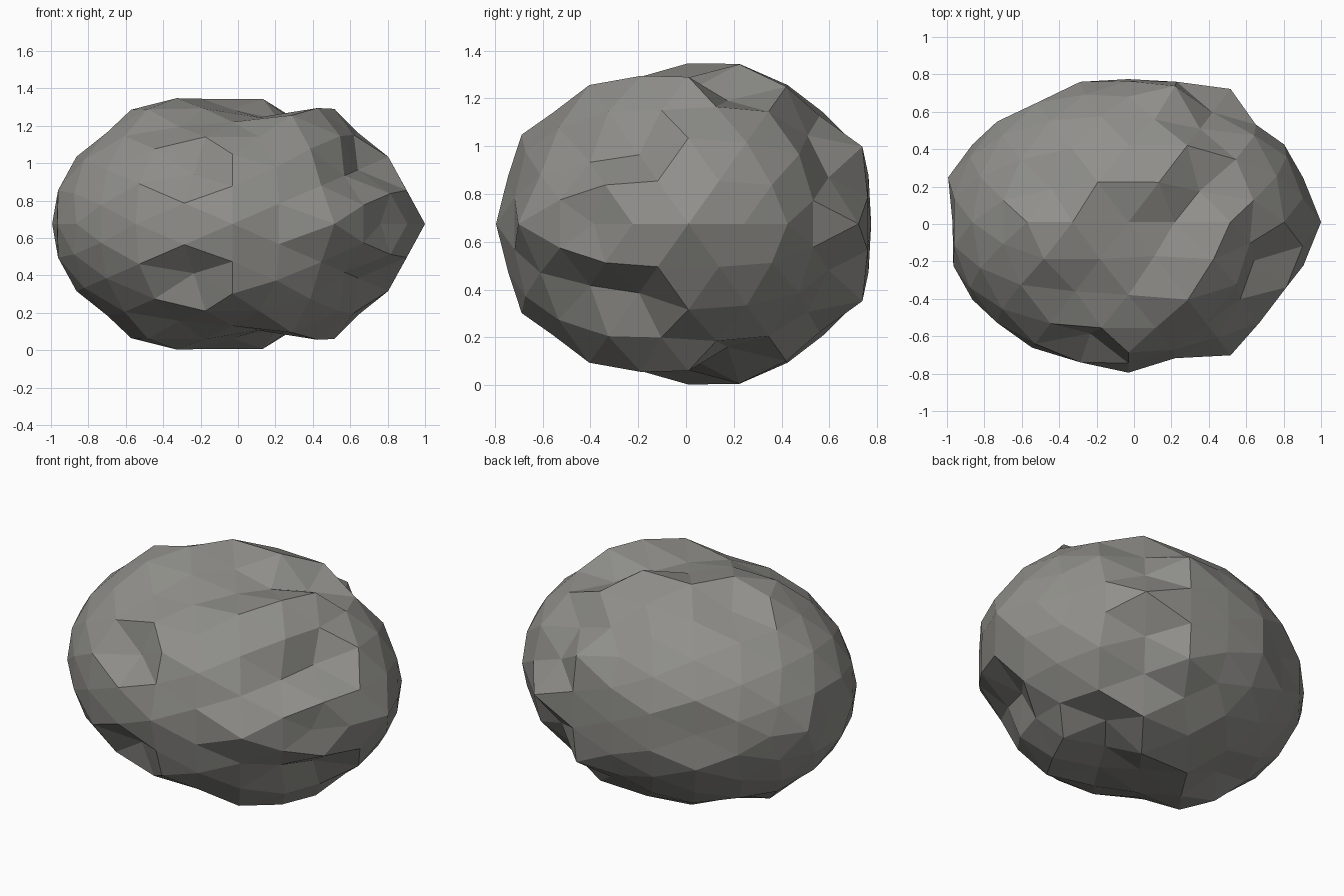
import bpy
import bmesh
import math
from mathutils import Matrix, Vector

cube = bpy.data.objects.get("Cube")
if cube:
    bpy.data.objects.remove(cube, do_unlink=True)

# Stone colour
stone = bpy.data.materials.new("warm grey stone")
stone.use_nodes = True
grey = (0.28, 0.276, 0.257, 1)
stone.diffuse_color = grey
shader = stone.node_tree.nodes["Principled BSDF"]
shader.inputs["Base Color"].default_value = grey
shader.inputs["Roughness"].default_value = 0.9

# Raised corners: direction and height. Upper and lower halves match.
bumps = [
    ((1, 0, 0), 0.05),             # side point
    ((0.53, -0.85, 0), 0.06),      # front bulge
    ((0, -1, 0), 0.02),
    ((0, -0.85, 0.53), 0.04),
    ((-0.5, -0.81, 0.31), 0.02),   # pocket rim
    ((-0.96, 0.27, 0), 0.03),
    ((0.53, 0.85, 0), 0.06),       # back corner
    ((0.26, 0.86, 0.43), 0.07),
    ((0.31, 0.5, 0.81), 0.04),     # ridge beside the valley
    ((0.53, 0, 0.85), 0.06),
    ((0.43, -0.26, 0.86), 0.05),
    ((0.31, -0.5, 0.81), 0.05),
    ((-0.43, -0.26, 0.86), 0.04),  # far ridge
    ((-0.53, 0, 0.85), 0.05),
    ((-0.27, 0, 0.96), 0.03),      # crown
    ((-0.16, 0.26, 0.95), 0.03),
    ((0.16, 0.26, 0.95), 0.03),
]

# Sunken corners: direction and depth
hollows = [
    ((0.85, -0.53, 0), 0.05),
    ((0.81, -0.31, 0.5), 0.15),    # under the side ledge
    ((0.69, -0.59, 0.43), 0.11),
    ((0.5, -0.81, 0.31), 0.03),
    ((0.26, -0.95, 0.16), 0.03),
    ((-0.26, -0.86, 0.43), 0.13),  # front pocket
    ((-1, 0, 0), 0.04),
    ((-0.53, 0.85, 0), 0.06),      # flattened back
    ((0, 1, 0), 0.03),
    ((0.5, 0.81, 0.31), 0.08),     # back notches
    ((0.43, 0.69, 0.58), 0.08),
    ((0.7, 0.69, 0.16), 0.03),
    ((0.16, 0.69, 0.7), 0.03),
    ((0.43, 0.26, 0.86), 0.13),    # top valley
    ((0.27, 0, 0.96), 0.15),
    ((0.16, -0.26, 0.95), 0.12),
    ((0, 0, 1), 0.1),
    ((-0.16, -0.26, 0.95), 0.05),
    ((0, -0.53, 0.85), 0.06),
    ((-0.31, -0.5, 0.81), 0.06),
    ((-0.43, 0.26, 0.86), 0.06),
    ((0.7, -0.16, 0.7), 0.03),
]


def total(features, p):
    """Sum of narrow rounded features at direction p."""
    return sum(amount * math.exp(-((p - Vector(axis).normalized()).length / 0.13) ** 2)
               for axis, amount in features)


# Faceted ball, turned so its mirror plane lies flat, then shaped
bm = bmesh.new()
bmesh.ops.create_icosphere(bm, subdivisions=3, radius=1)
turn = Matrix.Rotation(math.radians(58.283), 3, "Z") @ Matrix.Rotation(math.radians(90), 3, "X")
centre = Vector((-0.03, 0.01, 0.675))
for v in bm.verts:
    d = (turn @ v.co).normalized()
    p = Vector((d.x, d.y, abs(d.z)))
    r = 0.98 + total(bumps, p) - total(hollows, p)
    v.co = centre + Vector((d.x, d.y * 0.805, d.z * 0.697)) * r
bmesh.ops.recalc_face_normals(bm, faces=bm.faces)

mesh = bpy.data.meshes.new("boulder")
bm.to_mesh(mesh)
bm.free()
mesh.materials.append(stone)
boulder = bpy.data.objects.new("boulder", mesh)
bpy.context.collection.objects.link(boulder)
